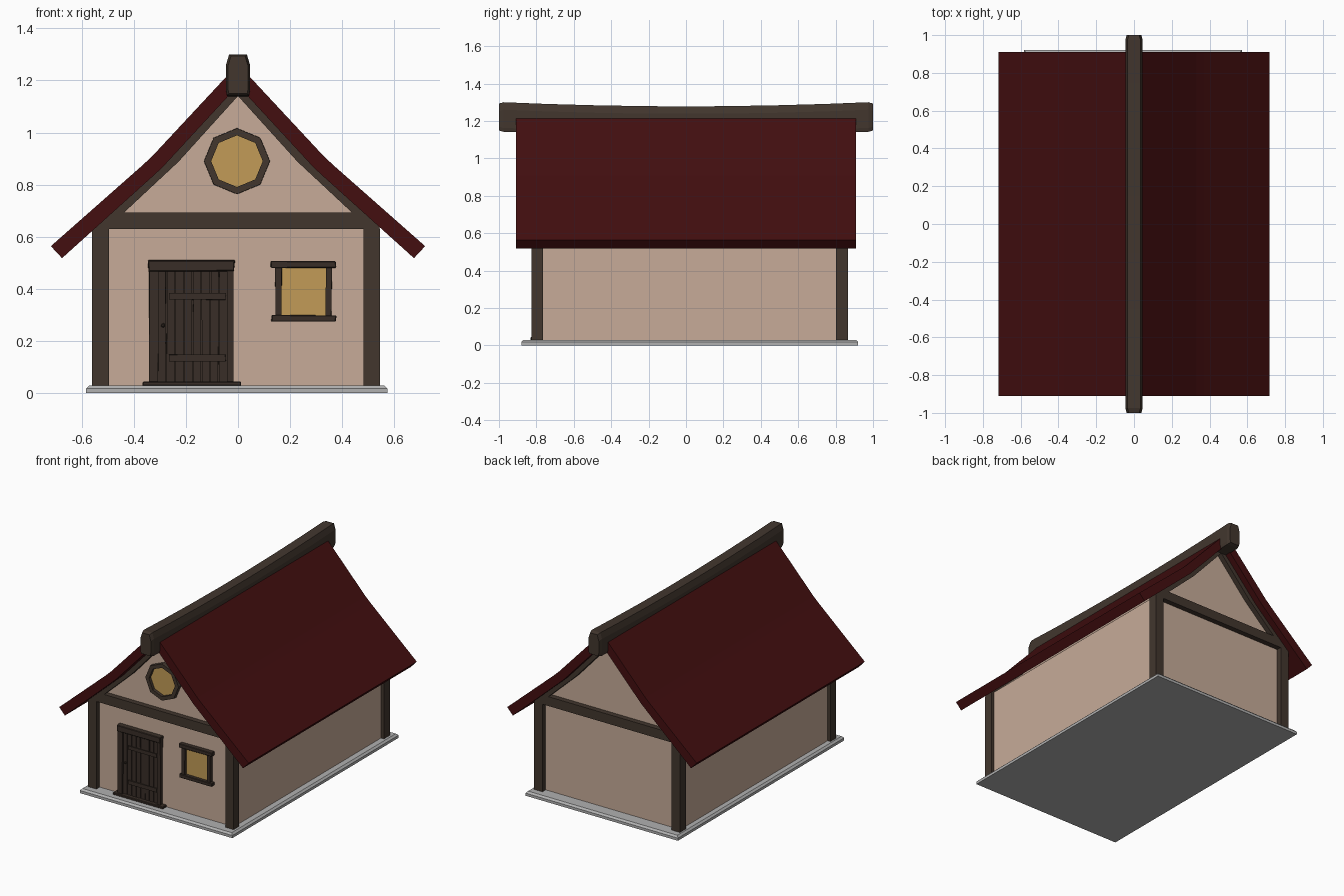
import bpy, bmesh, math, random
from mathutils import Vector

if "Cube" in bpy.data.objects:
    bpy.data.objects.remove(bpy.data.objects["Cube"])

random.seed(4)


def material(name, rgb):
    m = bpy.data.materials.new(name)
    m.diffuse_color = (*rgb, 1)
    m.use_nodes = True
    m.node_tree.nodes["Principled BSDF"].inputs["Base Color"].default_value = m.diffuse_color
    return m


PLASTER = material("plaster", (0.57, 0.41, 0.315))
TIMBER = material("timber", (0.054, 0.037, 0.027))
DARK = material("dark wood", (0.040, 0.027, 0.020))
ROOF = material("dark red roof", (0.056, 0.0045, 0.005))
GLASS = material("amber glass", (0.54, 0.33, 0.095))
STONE = material("grey stone", (0.44, 0.44, 0.44))


def finish(name, bm, mat):
    bmesh.ops.recalc_face_normals(bm, faces=bm.faces)
    me = bpy.data.meshes.new(name)
    bm.to_mesh(me)
    bm.free()
    me.materials.append(mat)
    ob = bpy.data.objects.new(name, me)
    bpy.context.collection.objects.link(ob)
    return ob


def box(name, x, y, z, mat, jitter=0.0, bevel=0.0):
    """Box from (min, max) ranges; jitter gives a hand-hewn look."""
    bm = bmesh.new()
    bmesh.ops.create_cube(bm, size=1)
    for v in bm.verts:
        for i, r in enumerate((x, y, z)):
            v.co[i] = r[0] if v.co[i] < 0 else r[1]
            if i != 1:
                v.co[i] += random.uniform(-jitter, jitter)
    if bevel:
        bmesh.ops.bevel(bm, geom=bm.edges[:], offset=bevel, segments=1, affect='EDGES')
    return finish(name, bm, mat)


def loft(name, rings, mat):
    """Skin closed rings of points and cap both ends."""
    bm = bmesh.new()
    loops = [[bm.verts.new(p) for p in r] for r in rings]
    n = len(loops[0])
    for a, b in zip(loops, loops[1:]):
        for i in range(n):
            bm.faces.new((a[i], a[(i + 1) % n], b[(i + 1) % n], b[i]))
    bm.faces.new(loops[0])
    bm.faces.new(loops[-1])
    return finish(name, bm, mat)


def extrude_y(name, profile, y, mat):
    return loft(name, [[(px, py, pz) for px, pz in profile] for py in y
                       for py in [py]], mat)


# stone base with chamfered top edge
def rect(ix, z):
    return [(-0.583 + ix, -0.88 + ix, z), (0.573 - ix, -0.88 + ix, z),
            (0.573 - ix, 0.92 - ix, z), (-0.583 + ix, 0.92 - ix, z)]


loft("stone_base", [rect(0, 0), rect(0, 0.018), rect(0.012, 0.03)], STONE)

# plaster body with gables
extrude_y("plaster_walls", [(-0.538, 0.025), (0.522, 0.025), (0.522, 0.645), (0.305, 0.845),
                            (0, 1.17), (-0.305, 0.845), (-0.538, 0.635)], (-0.79, 0.83), PLASTER)

# corner posts, tie beams and gable rafters at both ends
for end, y in (("front", (-0.826, -0.765)), ("back", (0.802, 0.866))):
    box(end + "_left_post", (-0.56, -0.495), y, (0.025, 0.632), TIMBER)
    box(end + "_right_post", (0.482, 0.545), y, (0.025, 0.632), TIMBER)
    box(end + "_tie_beam", (-0.553, 0.543), y, (0.63, 0.694), TIMBER).data.update()
    for side, s in (("left", -1), ("right", 1)):
        extrude_y(f"{end}_{side}_rafter",
                  [(0, 1.14), (s * 0.228, 0.888), (s * 0.436, 0.694), (s * 0.49, 0.69),
                   (s * 0.305, 0.855), (0, 1.185)], y, TIMBER)

# flared roof slabs
for side, s in (("left", -1), ("right", 1)):
    extrude_y(side + "_roof",
              [(s * px, pz) for px, pz in
               ((0.0, 1.24), (0.03, 1.23), (0.33, 0.908), (0.37, 0.871), (0.718, 0.564),
                (0.675, 0.518), (0.33, 0.829), (0.29, 0.866), (0.0, 1.18))],
              (-0.91, 0.91), ROOF)

# sagging ridge beam with chamfered ends
rings = []
for y, inset in ((-1, 0.007), (-0.975, 0), (-0.75, 0), (-0.45, 0), (-0.15, 0), (0.15, 0),
                 (0.45, 0), (0.75, 0), (0.975, 0), (1, 0.007)):
    sag = 0.022 * (1 - min(1, abs(y) / 0.975) ** 2)
    w, t = 0.046 - inset, 1.30 - inset - sag
    b = 1.142 + inset - sag * 0.5
    rings.append([(-w + 0.004, y, b), (w - 0.004, y, b), (w, y, b + 0.02), (w, y, t - 0.04),
                  (w - 0.012, y, t), (-w + 0.012, y, t), (-w, y, t - 0.04), (-w, y, b + 0.02)])
loft("ridge_beam", rings, TIMBER)

# plank door
x0, x1, count = -0.308, -0.04, 8
step = (x1 - x0) / count
box("door_backing", (x0, x1), (-0.798, -0.785), (0.03, 0.475), DARK)
for i in range(count):
    box(f"door_plank_{i + 1}", (x0 + i * step + 0.002, x0 + (i + 1) * step - 0.002),
        (-0.806, -0.785), (0.035, 0.472), DARK, 0.001)
box("door_left_jamb", (-0.34, -0.306), (-0.817, -0.78), (0.04, 0.475), DARK, 0.002)
box("door_right_jamb", (-0.042, -0.018), (-0.817, -0.78), (0.04, 0.475), DARK, 0.002)
box("door_lintel", (-0.345, -0.013), (-0.823, -0.78), (0.468, 0.509), DARK, 0.003, 0.003)
box("door_sill", (-0.366, 0.012), (-0.832, -0.78), (0.028, 0.044), DARK, 0, 0.003)
for name, z in (("upper", (0.358, 0.383)), ("lower", (0.123, 0.147))):
    box(f"door_{name}_crossbar", (-0.264, -0.048), (-0.814, -0.8), z, DARK, 0.002)
knob = bmesh.new()
bmesh.ops.create_icosphere(knob, subdivisions=1, radius=0.009)
bmesh.ops.translate(knob, verts=knob.verts, vec=Vector((-0.287, -0.811, 0.26)))
finish("door_knob", knob, DARK)

# square window
box("window_pane", (0.155, 0.348), (-0.797, -0.788), (0.285, 0.49), GLASS)
box("window_left_jamb", (0.144, 0.167), (-0.815, -0.78), (0.295, 0.485), DARK, 0.002)
box("window_right_jamb", (0.336, 0.359), (-0.815, -0.78), (0.295, 0.485), DARK, 0.002)
box("window_lintel", (0.127, 0.376), (-0.822, -0.78), (0.48, 0.506), DARK, 0.002, 0.003)
box("window_sill", (0.127, 0.376), (-0.822, -0.78), (0.274, 0.299), DARK, 0.002, 0.003)


# eight-sided gable window
def octagon(r, y):
    return [(-0.004 + r * math.cos(i * math.pi / 4), y, 0.89 + r * math.sin(i * math.pi / 4))
            for i in range(8)]


loft("gable_window_pane", [octagon(0.105, -0.797), octagon(0.105, -0.788)], GLASS)
bm = bmesh.new()
loops = [[bm.verts.new(p) for p in octagon(r, y)]
         for r, y in ((0.127, -0.785), (0.126, -0.818), (0.099, -0.818), (0.099, -0.785))]
for a, b in zip(loops, loops[1:] + loops[:1]):
    for i in range(8):
        j = (i + 1) % 8
        bm.faces.new((a[i], a[j], b[j], b[i]))
finish("gable_window_frame", bm, TIMBER)
